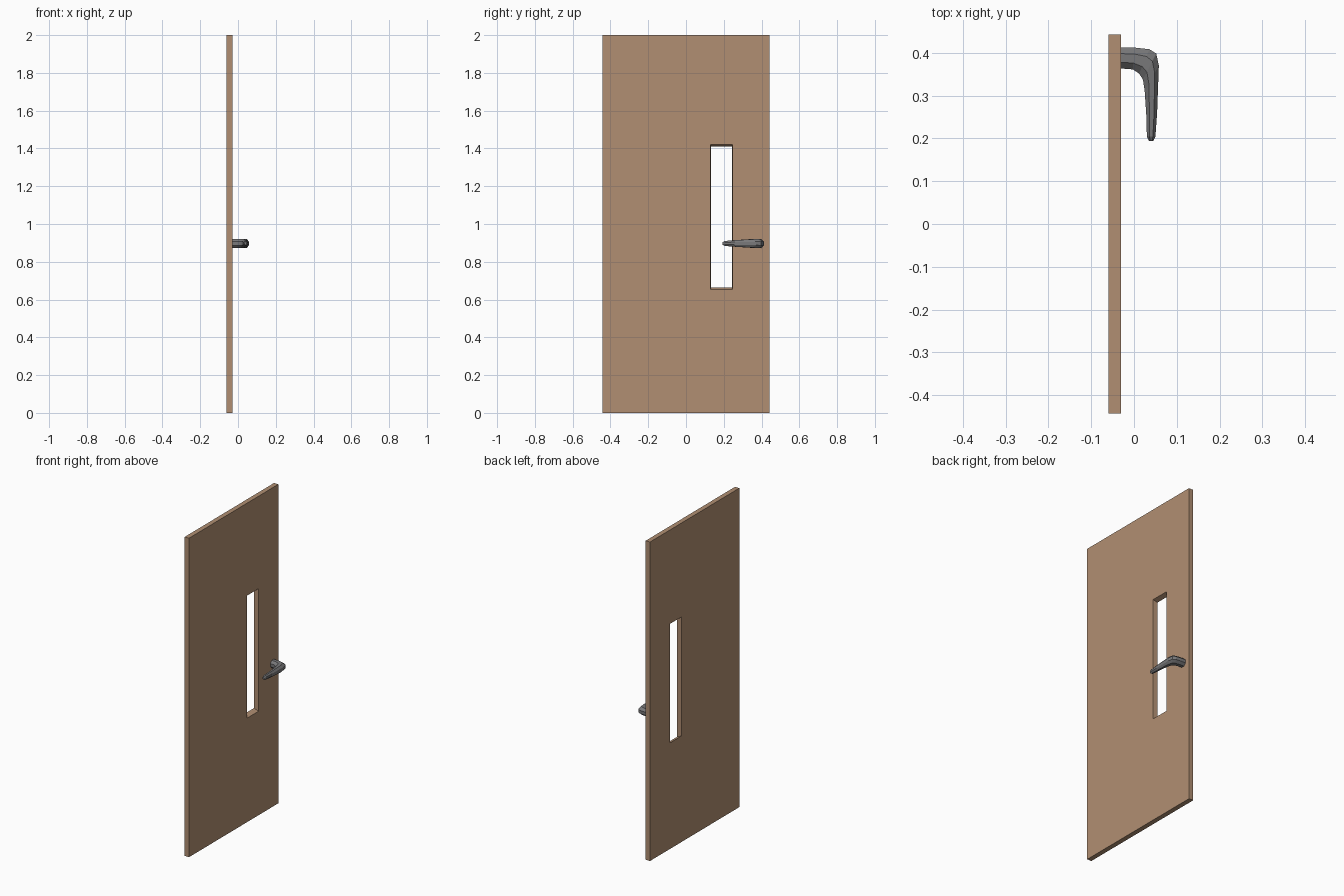
import bpy, bmesh, math
from mathutils import Vector

if "Cube" in bpy.data.objects:
    bpy.data.objects.remove(bpy.data.objects["Cube"])


def material(name, rgb):
    m = bpy.data.materials.new(name)
    m.diffuse_color = (*rgb, 1)
    m.use_nodes = True
    m.node_tree.nodes["Principled BSDF"].inputs["Base Color"].default_value = m.diffuse_color
    return m


def finish(name, bm, mat):
    bmesh.ops.recalc_face_normals(bm, faces=bm.faces)
    me = bpy.data.meshes.new(name)
    bm.to_mesh(me)
    bm.free()
    me.materials.append(mat)
    ob = bpy.data.objects.new(name, me)
    bpy.context.collection.objects.link(ob)
    return ob


wood = material("light_wood", (0.44, 0.275, 0.17))
metal = material("grey_metal", (0.19, 0.19, 0.195))


# Door panel: outer and window rectangles on both sides, bridged together
def rect(bm, x, y0, y1, z0, z1):
    return [bm.verts.new((x, y, z)) for y, z in ((y0, z0), (y1, z0), (y1, z1), (y0, z1))]


bm = bmesh.new()
loops = [rect(bm, -0.03, -0.442, 0.442, 0, 2),
         rect(bm, -0.03, 0.13, 0.246, 0.652, 1.42),    # window, handle side
         rect(bm, -0.06, 0.132, 0.244, 0.665, 1.411),  # window, back side
         rect(bm, -0.06, -0.442, 0.442, 0, 2)]
for a, b in zip(loops, loops[1:] + loops[:1]):
    for i in range(4):
        j = (i + 1) % 4
        bm.faces.new((a[i], a[j], b[j], b[i]))
finish("door_panel", bm, wood)

# Lever handle: octagonal rings, each from outer point to inner point (x, y), half height
rings = [(-0.03, 0.412, -0.03, 0.363, 0.024),
         (0.000, 0.412, -0.003, 0.361, 0.024),
         (0.036, 0.408, 0.012, 0.351, 0.024),
         (0.052, 0.398, 0.021, 0.337, 0.024),
         (0.058, 0.370, 0.025, 0.310, 0.022),
         (0.054, 0.260, 0.029, 0.250, 0.017),
         (0.050, 0.204, 0.030, 0.204, 0.013),
         (0.045, 0.194, 0.035, 0.194, 0.007)]
SIDES = 8
bm = bmesh.new()
prev = None
for ox, oy, ix, iy, h in rings:
    outer, inner = Vector((ox, oy, 0.897)), Vector((ix, iy, 0.897))
    mid, half = (outer + inner) / 2, (outer - inner) / 2
    ring = []
    for k in range(SIDES):
        a = math.pi * (2 * k + 1) / SIDES
        s = 1 / math.cos(math.pi / SIDES)
        ring.append(bm.verts.new(mid + half * math.cos(a) * s + Vector((0, 0, h * math.sin(a) * s))))
    if prev:
        for k in range(SIDES):
            n = (k + 1) % SIDES
            bm.faces.new((prev[k], prev[n], ring[n], ring[k]))
    else:
        bm.faces.new(ring)
    prev = ring
bm.faces.new(prev)
finish("lever_handle", bm, metal)
